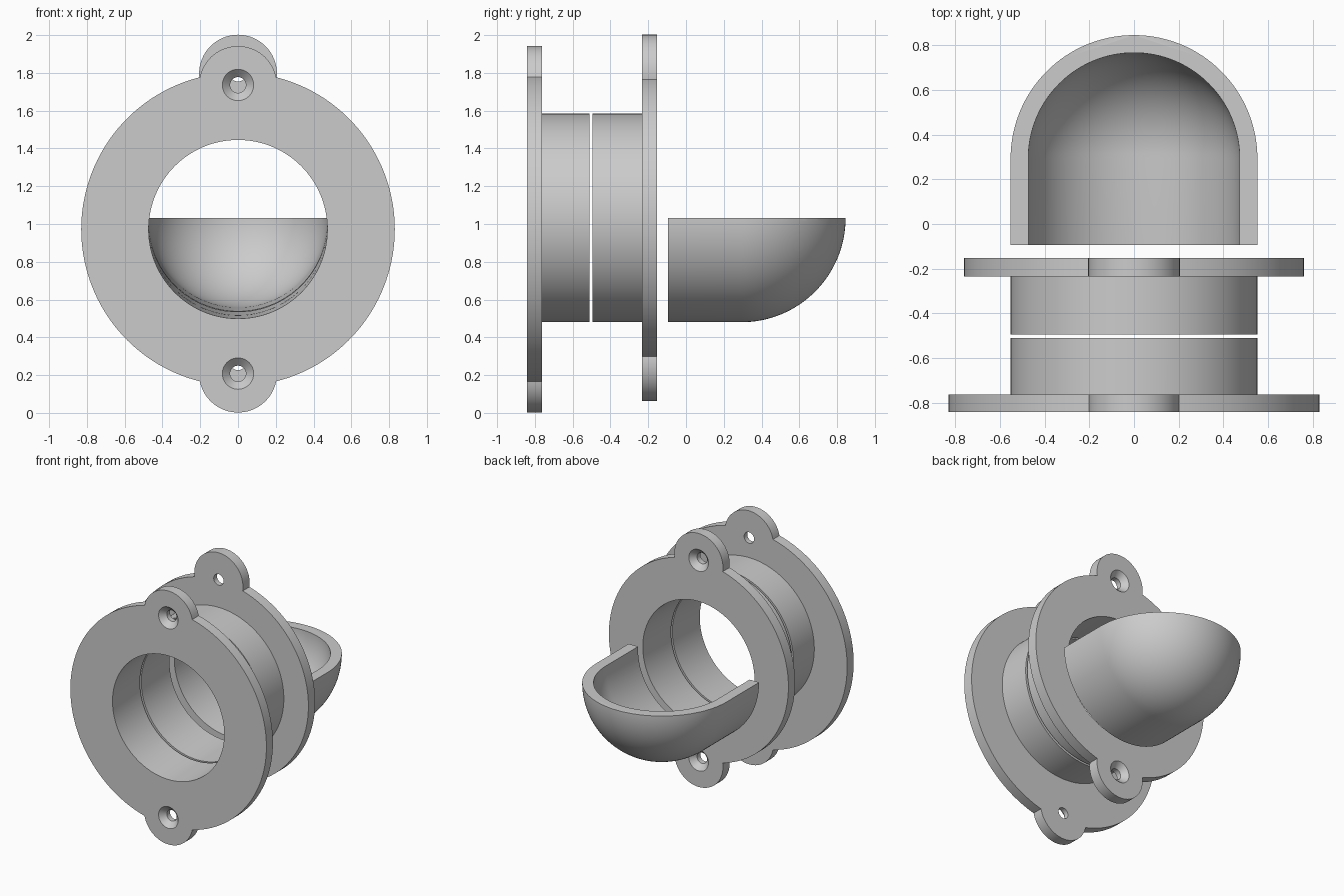
import bpy, bmesh
from math import sin, cos, acos, atan2, pi, radians
from mathutils import Matrix, Vector

if "Cube" in bpy.data.objects:
    bpy.data.objects.remove(bpy.data.objects["Cube"], do_unlink=True)

grey = bpy.data.materials.new("plain grey")
grey.use_nodes = True
colour = (0.6, 0.6, 0.6, 1)
grey.diffuse_color = colour
grey.node_tree.nodes["Principled BSDF"].inputs["Base Color"].default_value = colour

FRONT_Z, REAR_Z, PIPE_Z = 0.972, 1.032, 1.032
PIPE_R, BORE_R = 0.552, 0.473
LOBE_D, LOBE_R = 0.764, 0.206
DOME_Y = 0.293
SLOPE = (PIPE_Z - FRONT_Z) / (DOME_Y + 0.842)


def finish(bm, name):
    bmesh.ops.remove_doubles(bm, verts=bm.verts, dist=1e-5)
    bmesh.ops.recalc_face_normals(bm, faces=bm.faces)
    mesh = bpy.data.meshes.new(name)
    bm.to_mesh(mesh)
    bm.free()
    mesh.materials.append(grey)
    ob = bpy.data.objects.new(name, mesh)
    bpy.context.collection.objects.link(ob)
    return ob


def lathe(name, profile, z, slope=0, steps=128):
    """Revolve (radius, y) points about the y direction at height z."""
    bm = bmesh.new()
    vs = [bm.verts.new((r, y, 0)) for r, y in profile]
    es = [bm.edges.new(p) for p in zip(vs, vs[1:])]
    bmesh.ops.spin(bm, geom=vs + es, cent=(0, 0, 0), axis=(0, 1, 0),
                   angle=2 * pi, steps=steps)
    for v in bm.verts:
        v.co.z += z + slope * min(0, v.co.y - DOME_Y)
    return finish(bm, name)


def capsule(name, radius, start, slope=0):
    """Round bar from start, closed by a hemisphere."""
    dome = [(radius * cos(i * pi / 64), DOME_Y + radius * sin(i * pi / 64))
            for i in range(32)]
    return lathe(name, [(0, start), (radius, start)] + dome
                 + [(0, DOME_Y + radius)], PIPE_Z, slope)


def plate(name, radius, y0, y1, z):
    """Disc with a rounded lobe at top and bottom."""
    a = acos((radius**2 + LOBE_D**2 - LOBE_R**2) / (2 * radius * LOBE_D))
    b = atan2(radius * sin(a), radius * cos(a) - LOBE_D)
    half = []
    for i in range(32):
        t = -b + 2 * b * i / 32
        half.append((LOBE_R * sin(t), LOBE_D + LOBE_R * cos(t)))
    for i in range(64):
        t = a + (pi - 2 * a) * i / 64
        half.append((radius * sin(t), radius * cos(t)))
    outline = half + [(-x, -h) for x, h in half]
    bm = bmesh.new()
    face = bm.faces.new([bm.verts.new((x, y0, z + h)) for x, h in outline])
    out = bmesh.ops.extrude_face_region(bm, geom=[face], use_keep_orig=True)
    moved = [g for g in out["geom"] if isinstance(g, bmesh.types.BMVert)]
    bmesh.ops.translate(bm, verts=moved, vec=(0, y1 - y0, 0))
    return finish(bm, name)


def combine(ob, tool, operation):
    tool.hide_render = True
    mod = ob.modifiers.new(operation, 'BOOLEAN')
    mod.operation, mod.solver, mod.object = operation, 'EXACT', tool
    bpy.ops.object.select_all(action='DESELECT')
    bpy.context.view_layer.objects.active = ob
    ob.select_set(True)
    bpy.ops.object.modifier_apply(modifier=mod.name)
    bpy.data.objects.remove(tool, do_unlink=True)


def smooth(ob):
    bpy.ops.object.select_all(action='DESELECT')
    bpy.context.view_layer.objects.active = ob
    ob.select_set(True)
    bpy.ops.object.shade_smooth_by_angle(angle=radians(30))


def bore():
    return capsule("bore_cutter", BORE_R, -1.0, SLOPE)


def flanged_pipe(name, radius, outer, inner, pipe_end, z):
    """Lobed flange with a pipe; screw holes are countersunk on the outer face."""
    ob = plate(name, radius, outer, inner, z)
    middle = (outer + inner) / 2
    combine(ob, lathe("pipe", [(0, middle), (PIPE_R, middle),
                               (PIPE_R, pipe_end), (0, pipe_end)], PIPE_Z), 'UNION')
    combine(ob, bore(), 'DIFFERENCE')
    s = 1 if inner > outer else -1
    for side in (-1, 1):
        hole = [(0, outer - s * 0.02), (0.103, outer - s * 0.02),
                (0.042, outer + s * 0.041), (0.042, inner + s * 0.02),
                (0, inner + s * 0.02)]
        combine(ob, lathe("screw_cutter", hole, z + side * LOBE_D, steps=48),
                'DIFFERENCE')
    smooth(ob)


# Two facing flanged pipes, separated by a thin gap
flanged_pipe("front_flange", 0.83, -0.842, -0.763, -0.511, FRONT_Z)
flanged_pipe("rear_flange", 0.76, -0.153, -0.234, -0.494, REAR_Z)

# Half-open scoop with a domed end
scoop = capsule("scoop", PIPE_R, -0.095)
combine(scoop, bore(), 'DIFFERENCE')
bm = bmesh.new()
bmesh.ops.create_cube(bm, size=4, matrix=Matrix.Translation(Vector((0, 0, PIPE_Z + 2))))
combine(scoop, finish(bm, "top_cutter"), 'DIFFERENCE')
smooth(scoop)
